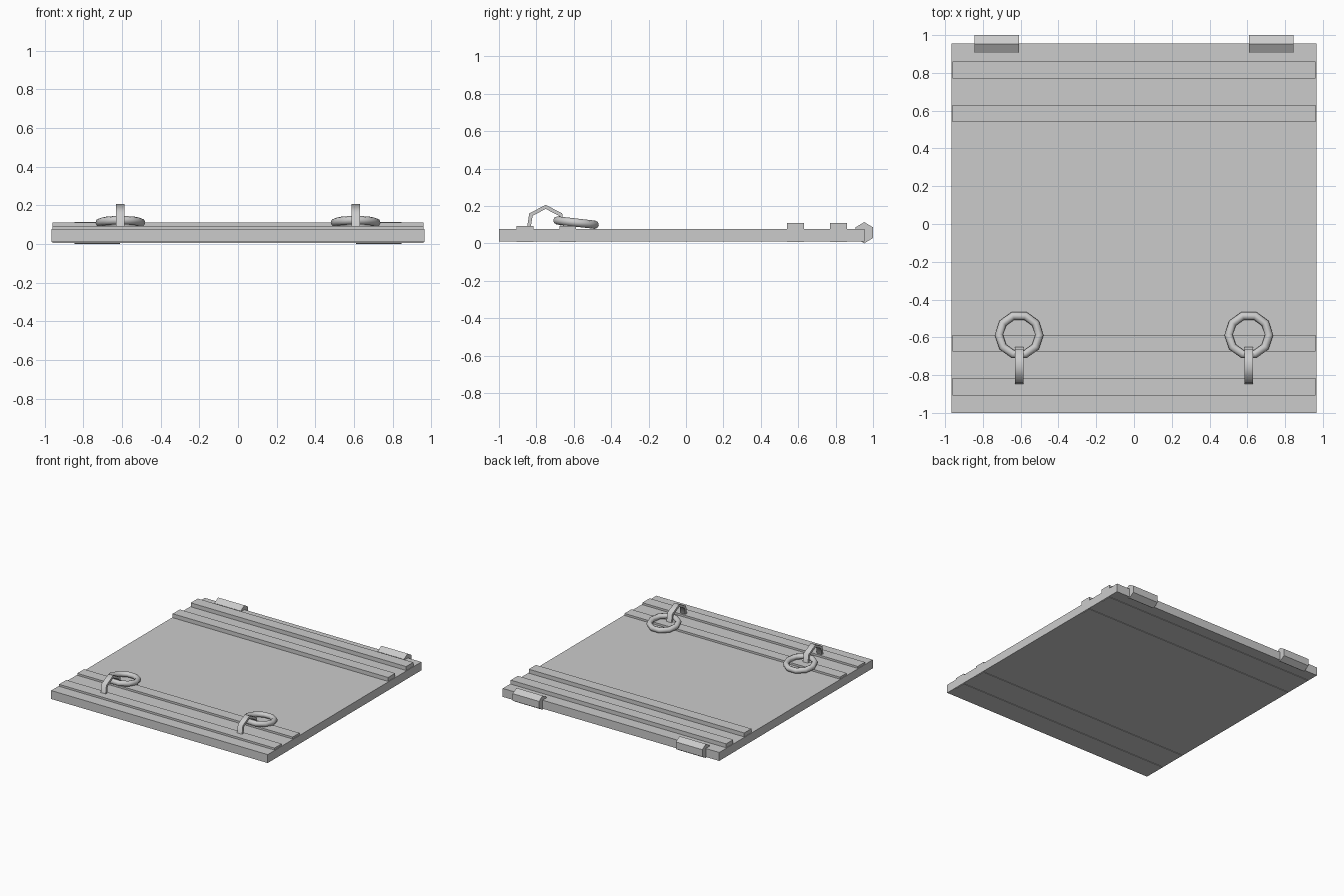
import bpy, bmesh
from math import radians, pi, cos, sin
from mathutils import Vector

cube = bpy.data.objects.get("Cube")
if cube:
    bpy.data.objects.remove(cube, do_unlink=True)

grey = bpy.data.materials.new("plain grey")
grey.use_nodes = True
colour = (0.6, 0.6, 0.6, 1)
grey.diffuse_color = colour
for node in grey.node_tree.nodes:
    if node.type == 'BSDF_PRINCIPLED':
        node.inputs["Base Color"].default_value = colour


def finish(obj, name, smooth=None):
    obj.name = name
    obj.data.materials.append(grey)
    if smooth:
        bpy.ops.object.select_all(action='DESELECT')
        obj.select_set(True)
        bpy.context.view_layer.objects.active = obj
        bpy.ops.object.shade_smooth_by_angle(angle=radians(smooth))
    return obj


def prism(name, outline, x0, x1, smooth=None):
    """Extrude a closed (y, z) outline along x."""
    bm = bmesh.new()
    face = bm.faces.new([bm.verts.new((x0, y, z)) for y, z in outline])
    new = bmesh.ops.extrude_face_region(bm, geom=[face])["geom"]
    verts = [v for v in new if isinstance(v, bmesh.types.BMVert)]
    bmesh.ops.translate(bm, verts=verts, vec=Vector((x1 - x0, 0, 0)))
    bmesh.ops.recalc_face_normals(bm, faces=bm.faces)
    mesh = bpy.data.meshes.new(name)
    bm.to_mesh(mesh)
    bm.free()
    obj = bpy.data.objects.new(name, mesh)
    bpy.context.collection.objects.link(obj)
    return finish(obj, name, smooth)


def slab(name, half_x, y0, y1, z0, z1):
    return prism(name, [(y0, z0), (y1, z0), (y1, z1), (y0, z1)], -half_x, half_x)


# Main panel and the four cross battens
slab("panel", 0.965, -1.0, 0.955, 0.01, 0.078)
for name, y0, y1, top in (("front_batten", -0.907, -0.815, 0.094),
                          ("front_inner_batten", -0.675, -0.588, 0.094),
                          ("back_inner_batten", 0.54, 0.63, 0.11),
                          ("back_batten", 0.77, 0.86, 0.11)):
    slab(name, 0.96, y0, y1, 0.006, top)

# Hexagonal hinge barrels, standing on a corner
hexagon = [(0.953 + 0.054 * sin(i * pi / 3), 0.057 + 0.057 * cos(i * pi / 3))
           for i in range(6)]

# Bent strap that holds each ring
strap_outer = [(-0.852, 0.07), (-0.838, 0.16), (-0.75, 0.206), (-0.662, 0.16), (-0.648, 0.07)]
strap_inner = [(-0.667, 0.07), (-0.68, 0.148), (-0.75, 0.184), (-0.82, 0.148), (-0.833, 0.07)]

for side, label in ((1, "left"), (-1, "right")):
    prism(label + "_hinge", hexagon, side * 0.61, side * 0.845)
    x = side * 0.608
    prism(label + "_strap", strap_outer + strap_inner, x - 0.022, x + 0.022, 62)
    # Pull ring, leaning against the panel
    bpy.ops.mesh.primitive_torus_add(major_segments=10, minor_segments=8,
                                     major_radius=0.107, minor_radius=0.022,
                                     location=(x, -0.588, 0.111),
                                     rotation=(radians(-6.5), 0, 0))
    finish(bpy.context.object, label + "_pull_ring", 60)
